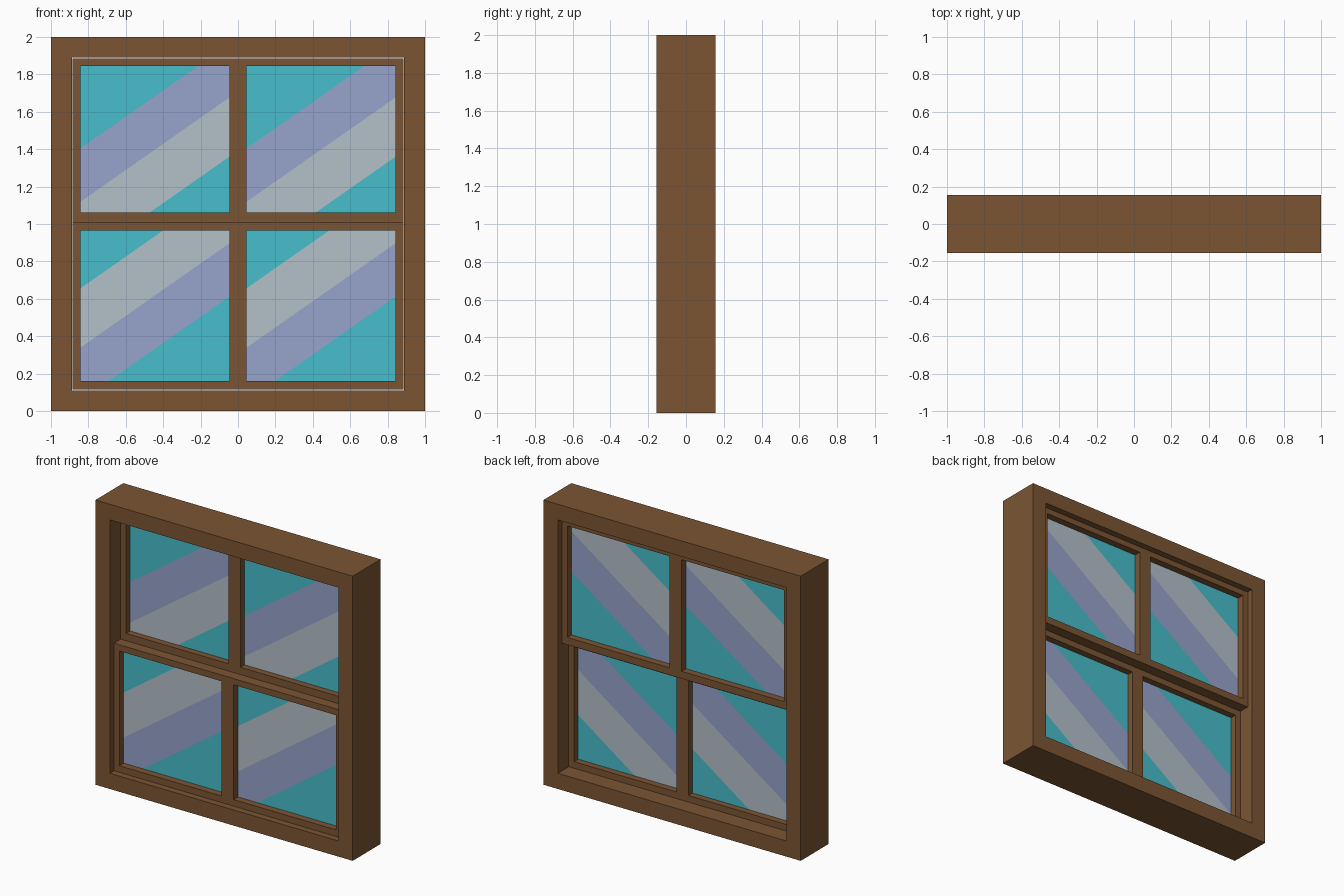
import bpy, bmesh
from mathutils import Vector

if "Cube" in bpy.data.objects:
    bpy.data.objects.remove(bpy.data.objects["Cube"])


def material(name, rgb):
    lin = [((c / 255 + 0.055) / 1.055) ** 2.4 for c in rgb]
    m = bpy.data.materials.new(name)
    m.diffuse_color = (*lin, 1)
    m.use_nodes = True
    m.node_tree.nodes["Principled BSDF"].inputs["Base Color"].default_value = m.diffuse_color
    return m


WOOD = material("brown wood", (123, 85, 51))
GLASS = [material("teal glass", (71, 189, 203)),
         material("lavender streak", (151, 163, 203)),
         material("pale grey streak", (180, 192, 201))]


def finish(bm, name, mats):
    bmesh.ops.recalc_face_normals(bm, faces=bm.faces)
    me = bpy.data.meshes.new(name)
    bm.to_mesh(me)
    bm.free()
    for m in mats:
        me.materials.append(m)
    ob = bpy.data.objects.new(name, me)
    bpy.context.collection.objects.link(ob)
    return ob


def lattice(name, xs, zs, y0, y1):
    """Wooden panel on a grid; cells with both indices odd are openings."""
    bm = bmesh.new()
    y = (y0 + y1) / 2
    grid = [[bm.verts.new((x, y, z)) for z in zs] for x in xs]
    for i in range(len(xs) - 1):
        for j in range(len(zs) - 1):
            if not (i % 2 and j % 2):
                bm.faces.new((grid[i][j], grid[i + 1][j],
                              grid[i + 1][j + 1], grid[i][j + 1]))
    ob = finish(bm, name, [WOOD])
    mod = ob.modifiers.new("depth", 'SOLIDIFY')
    mod.thickness = y1 - y0
    mod.offset = 0


SLOPE = 0.70
EDGES = (0.23, -0.055, -0.372)     # streak borders measured from pane centre


def pane(name, x0, x1, z0, z1, y, flip):
    """Glass slab cut along the streak borders; the back has them reversed."""
    bm = bmesh.new()
    bmesh.ops.create_cube(bm, size=1)
    lap, thick = 0.008, 0.06
    cx, cz = (x0 + x1) / 2, (z0 + z1) / 2
    for v in bm.verts:
        v.co = Vector((v.co.x * (x1 - x0 + 2 * lap), v.co.y * thick,
                       v.co.z * (z1 - z0 + 2 * lap)))
    for e in EDGES:
        for s in (1, -1):
            bmesh.ops.bisect_plane(bm, geom=bm.verts[:] + bm.edges[:] + bm.faces[:],
                                   plane_co=(0, 0, s * e), plane_no=(-SLOPE, 0, 1))
    for f in bm.faces:
        p = f.calc_center_median()
        c = (p.z - SLOPE * p.x) * flip * (-1 if p.y > 0 else 1)
        f.material_index = (1 if EDGES[1] < c < EDGES[0] else
                            2 if EDGES[2] < c < EDGES[1] else 0)
    finish(bm, name, GLASS).location = (cx, y, cz)


# outer frame
lattice("outer_frame", (-1, -0.888, 0.888, 1), (0, 0.11, 1.89, 2), -0.155, 0.155)

# two sliding sashes: the lower one in front, the upper one behind
XS = (-0.884, -0.842, -0.046, 0.046, 0.842, 0.884)
for label, zs, side in (("upper", (1.01, 1.061, 1.845, 1.886), 1),
                        ("lower", (0.114, 0.16, 0.966, 1.01), -1)):
    ya, yb = sorted((-0.04 * side, 0.115 * side))
    lattice(label + "_sash", XS, zs, ya, yb)
    for hand, k in (("left", 1), ("right", 3)):
        pane(f"{label}_{hand}_pane", XS[k], XS[k + 1], zs[1], zs[2],
             0.036 * side, side)
